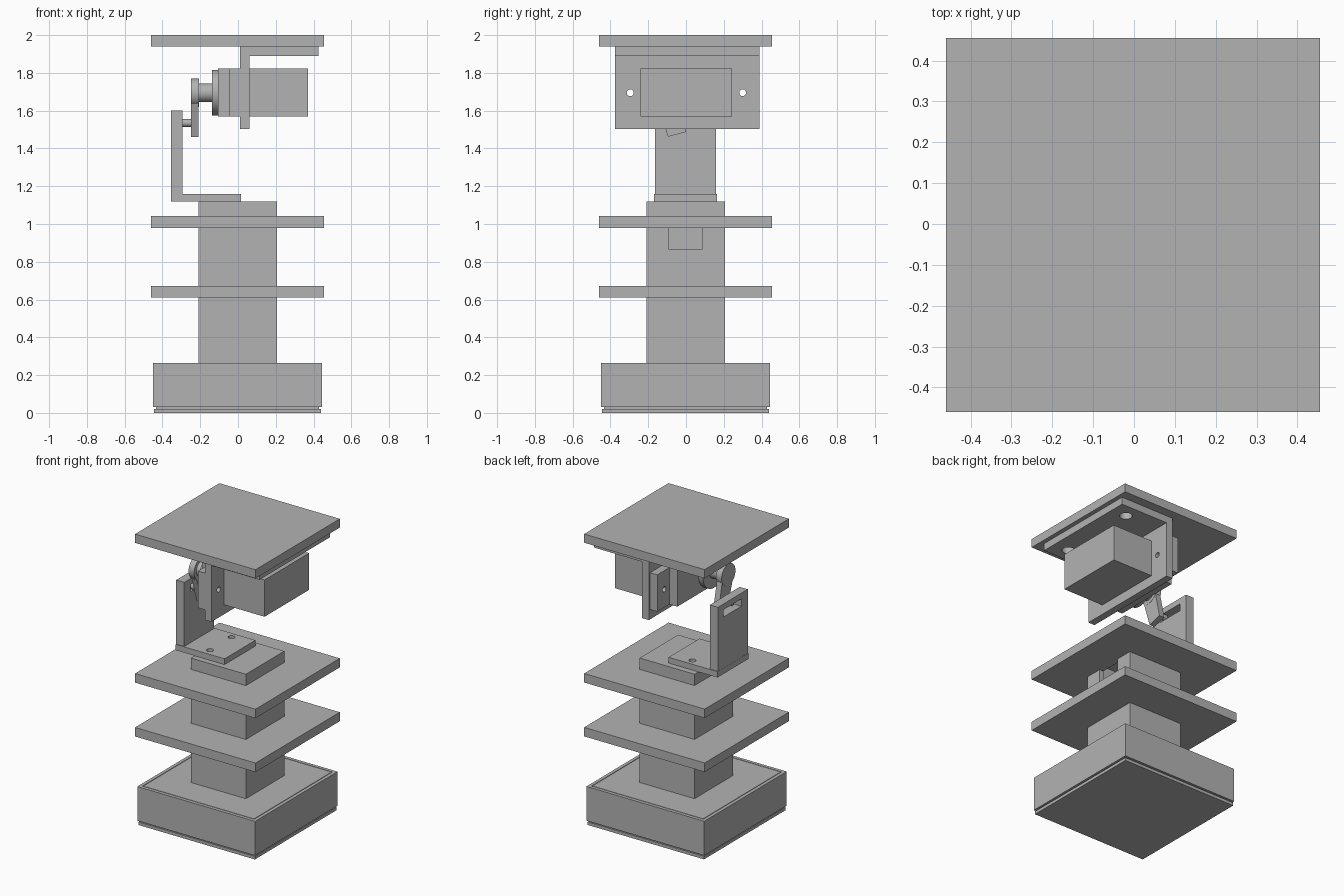
import bpy, bmesh
from math import radians, pi
from mathutils import Matrix, Vector

cube = bpy.data.objects.get("Cube")
if cube:
    bpy.data.objects.remove(cube, do_unlink=True)

grey = bpy.data.materials.new("plain grey")
grey.use_nodes = True
COLOR = (0.45, 0.45, 0.45, 1)
grey.diffuse_color = COLOR
grey.node_tree.nodes["Principled BSDF"].inputs["Base Color"].default_value = COLOR
parts = []


def finish(name, bm):
    bmesh.ops.recalc_face_normals(bm, faces=bm.faces)
    mesh = bpy.data.meshes.new(name)
    bm.to_mesh(mesh)
    bm.free()
    mesh.materials.append(grey)
    obj = bpy.data.objects.new(name, mesh)
    bpy.context.collection.objects.link(obj)
    parts.append(obj)
    return obj


def box(name, xs, ys, zs):
    bm = bmesh.new()
    lo, hi = Vector((xs[0], ys[0], zs[0])), Vector((xs[1], ys[1], zs[1]))
    bmesh.ops.create_cube(bm, size=1)
    for v in bm.verts:
        v.co = [lo[i] if v.co[i] < 0 else hi[i] for i in range(3)]
    return finish(name, bm)


def cylinder(name, axis, center, r, span):
    """Cylinder along x or z; center holds the two other coordinates."""
    bm = bmesh.new()
    mid, length = (span[0] + span[1]) / 2, span[1] - span[0]
    if axis == 'x':
        place = Matrix.Translation((mid, *center)) @ Matrix.Rotation(pi / 2, 4, 'Y')
    else:
        place = Matrix.Translation((*center, mid))
    bmesh.ops.create_cone(bm, cap_ends=True, segments=40, radius1=r, radius2=r,
                          depth=length, matrix=place)
    return finish(name, bm)


def cut(obj, *cutters):
    """Subtract the cutters, bake the result and drop the cutters."""
    for c in cutters:
        c.hide_render = True
        mod = obj.modifiers.new("cut", 'BOOLEAN')
        mod.operation, mod.solver, mod.object = 'DIFFERENCE', 'EXACT', c
    bpy.context.view_layer.update()
    deps = bpy.context.evaluated_depsgraph_get()
    mesh = bpy.data.meshes.new_from_object(obj.evaluated_get(deps))
    obj.modifiers.clear()
    obj.data = mesh
    for c in cutters:
        parts.remove(c)
        bpy.data.objects.remove(c, do_unlink=True)


# Base housing with a grooved lid on top, and a bottom cover below a thin slit
base = box("base_housing", (-.45, .445), (-.45, .445), (.03, .265))
bm = bmesh.new()
bm.from_mesh(base.data)
bm.faces.ensure_lookup_table()
lid = [max(bm.faces, key=lambda f: f.calc_center_median().z)]
for thickness, depth in ((.032, 0), (.003, -.02), (.003, .02)):
    bmesh.ops.inset_region(bm, faces=lid, thickness=thickness, depth=depth)
bm.to_mesh(base.data)
bm.free()
box("base_slit_core", (-.435, .43), (-.435, .43), (.015, .035))
box("base_bottom_cover", (-.445, .44), (-.445, .44), (0, .021))

# Hollow square column with a window on one side
column = box("column", (-.21, .207), (-.21, .207), (.262, 1.12))
cut(column,
    box("cavity", (-.18, .177), (-.18, .177), (.3, 1.08)),
    box("window", (.1, .3), (-.09, .085), (.865, .98)))

# Square plates: two around the column, one on top
for name, z0 in (("lower_plate", .61), ("middle_plate", .98), ("top_plate", 1.94)):
    plate = box(name, (-.46, .455), (-.46, .455), (z0, z0 + .062 if z0 < 1.9 else 2))
    if z0 < 1.9:
        cut(plate, box("column_hole", (-.209, .206), (-.209, .206), (z0 - .1, z0 + .2)))

# Lower angle bracket: foot with two screw holes, upright with a slot
foot = box("lower_bracket_foot", (-.355, .017), (-.17, .165), (1.12, 1.16))
cut(foot, *[cylinder("hole", 'z', (-.131, y), .022, (1.0, 1.3)) for y in (-.117, .117)])
upright = box("lower_bracket_upright", (-.354, -.293), (-.165, .16), (1.125, 1.6))
cut(upright, box("slot", (-.5, -.2), (-.095, .1), (1.51, 1.56)))

# Upper angle bracket: hanging plate and flange under the top plate
HOLE_Y, AXIS_Z = (-.295, .3), 1.695
hanger = box("upper_bracket_hanger", (.01, .06), (-.375, .39), (1.503, 1.943))
cut(hanger, *[cylinder("hole", 'x', (y, AXIS_Z), .018, (-.2, .2)) for y in HOLE_Y])
flange = box("upper_bracket_flange", (.059, .425), (-.375, .39), (1.89, 1.942))
cut(flange, *[cylinder("hole", 'z', (.31, y), .04, (1.8, 2.1)) for y in (-.275, .29)])

# Motor: body, mounting ears, round gear boss and output shaft
SHAFT = (-.106, AXIS_Z)
box("motor_body", (-.105, .37), (-.24, .243), (1.57, 1.823))
for name, ys, y in (("right_ear", (-.37, -.239), HOLE_Y[0]), ("left_ear", (.242, .376), HOLE_Y[1])):
    ear = box("motor_" + name, (-.045, .01), ys, (1.57, 1.823))
    cut(ear, cylinder("hole", 'x', (y, AXIS_Z), .018, (-.2, .2)))
cylinder("motor_gear_boss", 'x', SHAFT, .12, (-.138, -.104))
cylinder("motor_shaft", 'x', SHAFT, .05, (-.21, -.137))

# Crank: hub disc, tilted arm and the pin that rides in the slot
cylinder("crank_hub", 'x', SHAFT, .075, (-.249, -.207))
bm = bmesh.new()
tilt = Matrix.Translation((0, *SHAFT)) @ Matrix.Rotation(radians(15), 4, 'X')
outline = [(-.06, 0), (.06, 0), (.05, -.228), (-.05, -.228)]
face = bm.faces.new([bm.verts.new(tilt @ Vector((-.248, y, z))) for y, z in outline])
side = bmesh.ops.extrude_face_region(bm, geom=[face])["geom"]
bmesh.ops.translate(bm, vec=(.04, 0, 0),
                    verts=[v for v in side if isinstance(v, bmesh.types.BMVert)])
finish("crank_arm", bm)
cylinder("crank_pin", 'x', (-.063, 1.535), .021, (-.31, -.24))

# Smooth the round surfaces, keep the edges sharp
bpy.ops.object.select_all(action='DESELECT')
for obj in parts:
    obj.select_set(True)
bpy.context.view_layer.objects.active = parts[0]
bpy.ops.object.shade_smooth_by_angle(angle=radians(30))
